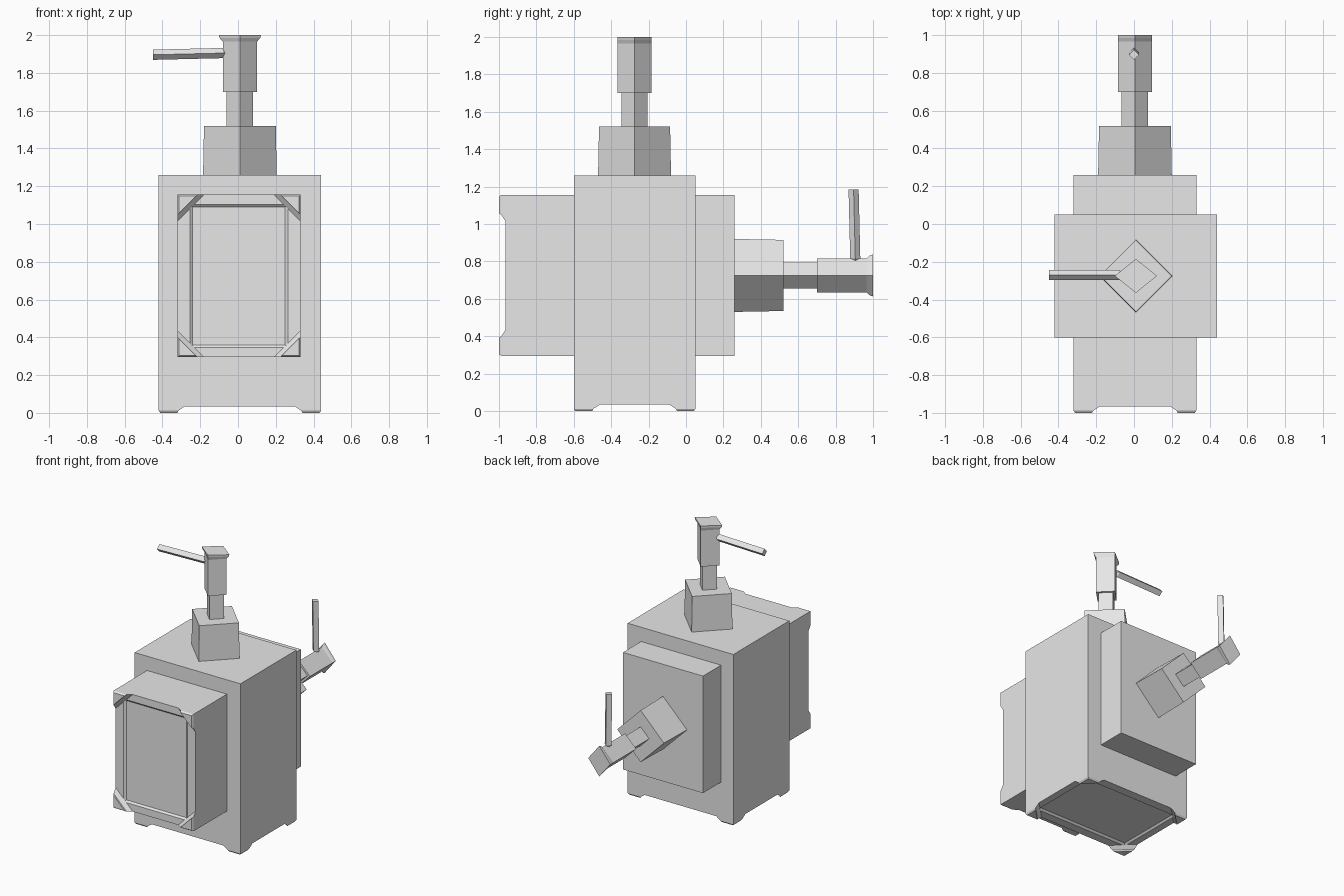
import bpy
import bmesh
from mathutils import Matrix, Vector

cube = bpy.data.objects.get("Cube")
if cube:
    bpy.data.objects.remove(cube, do_unlink=True)

grey = bpy.data.materials.new("light grey")
grey.use_nodes = True
grey.diffuse_color = (0.8, 0.8, 0.8, 1)
grey.node_tree.nodes["Principled BSDF"].inputs["Base Color"].default_value = (0.8, 0.8, 0.8, 1)

CX, CY = 0.01, -0.275          # centre of the upright unit
HALF_X, HALF_Y = 0.43, 0.325   # half size of its case
BASE, TOP = 0.035, 1.26


def loft(name, rings, placement):
    """Skin closed rings of points, cap both ends, and place the part."""
    bm = bmesh.new()
    loops = [[bm.verts.new(p) for p in ring] for ring in rings]
    n = len(loops[0])
    for low, high in zip(loops, loops[1:]):
        for i in range(n):
            j = (i + 1) % n
            bm.faces.new((low[i], low[j], high[j], high[i]))
    bm.faces.new(loops[0][::-1])
    bm.faces.new(loops[-1])
    bmesh.ops.recalc_face_normals(bm, faces=bm.faces)
    bm.transform(placement)
    mesh = bpy.data.meshes.new(name)
    bm.to_mesh(mesh)
    bm.free()
    mesh.materials.append(grey)
    obj = bpy.data.objects.new(name, mesh)
    bpy.context.collection.objects.link(obj)
    return obj


def rect(hx, hy, z):
    return [Vector((CX + sx * hx, CY + sy * hy, z))
            for sx, sy in ((-1, -1), (1, -1), (1, 1), (-1, 1))]


def diamond(rx, ry, z):
    return [Vector((CX + x, CY + y, z))
            for x, y in ((-rx, 0), (0, -ry), (rx, 0), (0, ry))]


def foot_ring(sx, sy, leg, inset, z):
    x, y = CX + sx * (HALF_X - inset), CY + sy * (HALF_Y - inset)
    return [Vector((x, y, z)), Vector((x - sx * leg, y, z)), Vector((x, y - sy * leg, z))]


def lever_ring(x, z, r):
    y = CY + 0.005
    return [Vector((x, y + a * r, z + b * r)) for a, b in ((0, 1), (1, 0), (0, -1), (-1, 0))]


def build_unit(prefix, placement):
    # Case with a shallow recessed panel in its base
    loft(prefix + "_case", [
        rect(HALF_X - 0.065, HALF_Y - 0.08, BASE + 0.012),
        rect(HALF_X - 0.052, HALF_Y - 0.065, BASE),
        rect(HALF_X, HALF_Y, BASE),
        rect(HALF_X, HALF_Y, TOP)], placement)
    # Triangular corner feet
    for sx, side in ((-1, "right"), (1, "left")):
        for sy, end in ((-1, "front"), (1, "back")):
            loft(f"{prefix}_foot_{end}_{side}", [
                foot_ring(sx, sy, 0.09, 0.008, 0),
                foot_ring(sx, sy, 0.105, 0, 0.012),
                foot_ring(sx, sy, 0.14, 0, BASE)], placement)
    # Collar, stem and flared head
    loft(prefix + "_collar", [diamond(0.195, 0.195, TOP), diamond(0.19, 0.19, 1.52)], placement)
    loft(prefix + "_stem", [diamond(0.07, 0.07, 1.52), diamond(0.07, 0.07, 1.70)], placement)
    loft(prefix + "_head", [
        diamond(0.09, 0.09, 1.70), diamond(0.09, 0.09, 1.965),
        diamond(0.108, 0.09, 1.985), diamond(0.112, 0.09, 2.0)], placement)
    # Side lever
    loft(prefix + "_lever", [
        lever_ring(-0.45, 1.896, 0.027),
        lever_ring(-0.08, 1.905, 0.027),
        lever_ring(-0.055, 1.905, 0.004)], placement)


build_unit("upright", Matrix.Identity(4))

# Second unit lies on its back: its up points to the rear, its lever points up
lying = Matrix(((0, -1, 0, CY + 0.005),
                (0, 0, 1, -1),
                (-1, 0, 0, 0.735),
                (0, 0, 0, 1)))
build_unit("lying", lying)
